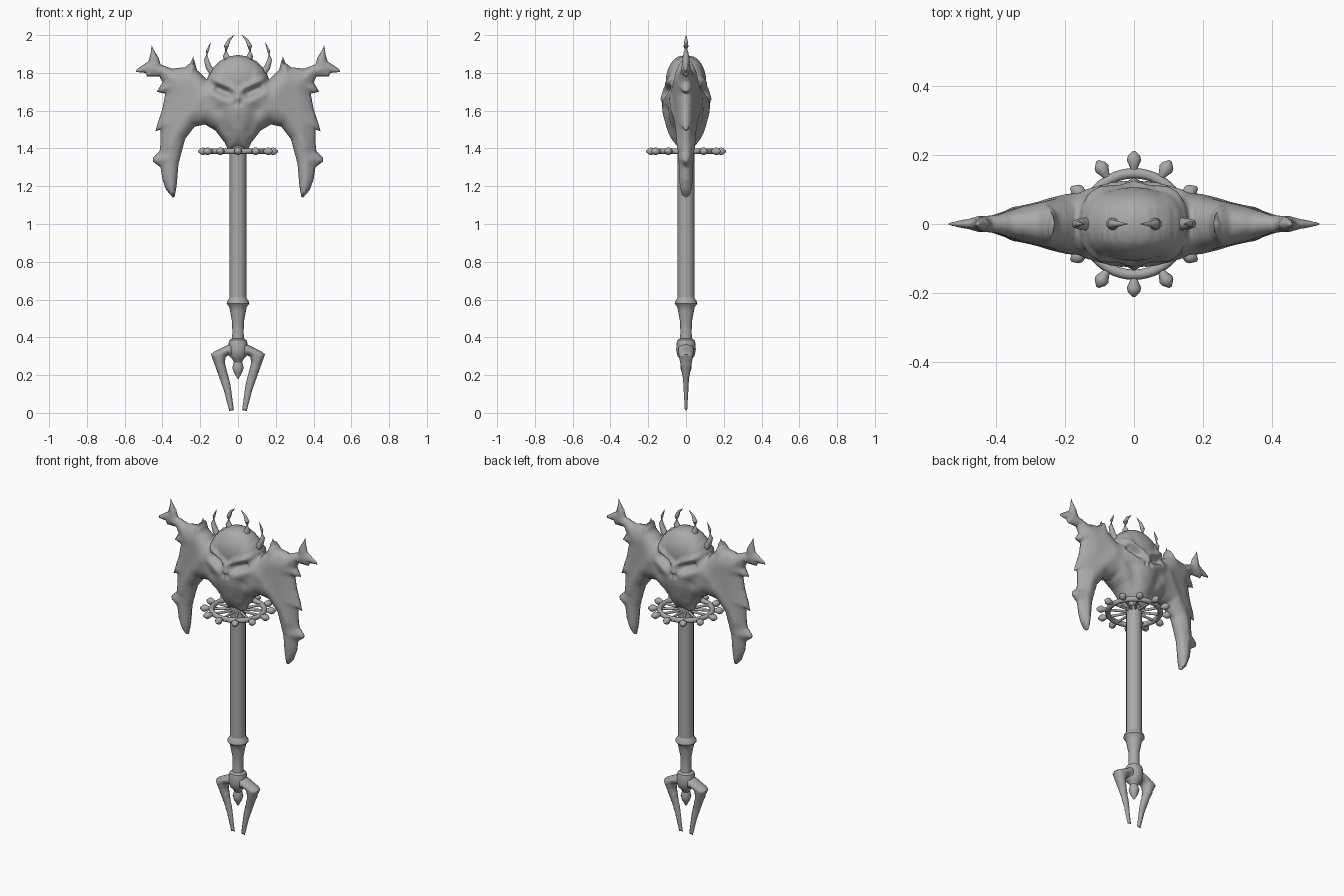
import bpy, bmesh, math
from mathutils import Vector, geometry

cube = bpy.data.objects.get("Cube")
if cube:
    bpy.data.objects.remove(cube, do_unlink=True)

GREY = (0.4, 0.4, 0.4, 1)
metal = bpy.data.materials.new("grey metal")
metal.use_nodes = True
metal.diffuse_color = GREY
metal.node_tree.nodes["Principled BSDF"].inputs["Base Color"].default_value = GREY


def add_object(name, bm, angle=50):
    mesh = bpy.data.meshes.new(name)
    bm.to_mesh(mesh)
    bm.free()
    obj = bpy.data.objects.new(name, mesh)
    bpy.context.collection.objects.link(obj)
    mesh.materials.append(metal)
    bpy.ops.object.select_all(action="DESELECT")
    obj.select_set(True)
    bpy.context.view_layer.objects.active = obj
    bpy.ops.object.shade_smooth_by_angle(angle=math.radians(angle))
    return obj


def lookup(table, value):
    """Linear interpolation in a list of (position, result) pairs."""
    if value <= table[0][0]:
        return table[0][1]
    for (a, fa), (b, fb) in zip(table, table[1:]):
        if value <= b:
            return fa + (fb - fa) * (value - a) / (b - a)
    return table[-1][1]


def segment_distance(p, a, b):
    ab = b - a
    t = max(0, min(1, (p - a).dot(ab) / ab.length_squared))
    return (p - a - ab * t).length


def bump(p, a, b, width):
    """Soft ridge along a line, between 0 and 1."""
    return math.exp(-(segment_distance(p, Vector(a), Vector(b)) / width) ** 2)


def inflated_sheet(name, outline, step, height):
    """Fill half an outline in the xz plane, puff it up, mirror it to all quarters."""
    corners = [Vector(p) for p in outline]
    sides = list(zip(corners, corners[1:] + corners[:1]))
    rims = [s for s in sides if s[0].x > 0 or s[1].x > 0]

    def rim_distance(p):
        return min(segment_distance(p, a, b) for a, b in rims)

    def inside(p):
        hits = [(a.y > p.y) != (b.y > p.y) and
                p.x < a.x + (b.x - a.x) * (p.y - a.y) / (b.y - a.y) for a, b in sides]
        return sum(hits) % 2 == 1

    points = []
    for a, b in sides:
        n = max(1, round((b - a).length / step))
        points += [a.lerp(b, i / n) for i in range(n)]
    count = len(points)
    edges = [(i, (i + 1) % count) for i in range(count)]
    top = max(c.y for c in corners)
    low = min(c.y for c in corners)
    wide = max(c.x for c in corners)
    for j in range(int((top - low) / step) + 1):
        for i in range(int(wide / step) + 1):
            p = Vector(((i + 0.5 + 0.5 * (j % 2)) * step, low + j * step))
            if inside(p) and min(segment_distance(p, a, b) for a, b in sides) > step * 0.4:
                points.append(p)
    verts, _, faces, *_ = geometry.delaunay_2d_cdt(points, edges, [], 1, 1e-6)

    bm = bmesh.new()
    made = []
    for p in verts:
        d = rim_distance(p)
        made.append(bm.verts.new((p.x, -height(p, d) if d > 1e-5 else 0, p.y)))
    for f in faces:
        bm.faces.new([made[i] for i in f])
    obj = add_object(name, bm, 65)
    mirror = obj.modifiers.new("mirror", "MIRROR")
    mirror.use_axis = (True, True, False)
    mirror.merge_threshold = 1e-4
    return obj


def rounded(d, width):
    return math.sqrt(max(0, 1 - (1 - min(d / width, 1)) ** 2))


def lathe(name, profile, sides=16):
    bm = bmesh.new()
    rings = [[bm.verts.new((r * math.cos(k * math.tau / sides), r * math.sin(k * math.tau / sides), z))
              for k in range(sides)] for r, z in profile]
    for low, high in zip(rings, rings[1:]):
        for k in range(sides):
            n = (k + 1) % sides
            bm.faces.new((low[k], low[n], high[n], high[k]))
    bm.faces.new(rings[0][::-1])
    bm.faces.new(rings[-1])
    return add_object(name, bm, 35)


def tube(name, path, radii, sides=10):
    """Tapered tube through points."""
    bm = bmesh.new()
    path = [Vector(p) for p in path]
    rings = []
    for i, p in enumerate(path):
        along = path[min(i + 1, len(path) - 1)] - path[max(i - 1, 0)]
        turn = along.to_track_quat("Z", "Y")
        rings.append([bm.verts.new(p + turn @ Vector((radii[i] * math.cos(k * math.tau / sides),
                      radii[i] * math.sin(k * math.tau / sides), 0))) for k in range(sides)])
    for low, high in zip(rings, rings[1:]):
        for k in range(sides):
            n = (k + 1) % sides
            bm.faces.new((low[k], low[n], high[n], high[k]))
    bm.faces.new(rings[0][::-1])
    bm.faces.new(rings[-1])
    return add_object(name, bm, 50)


# Winged double head with a skull on both faces
wing_depth = [(0, .1), (.1, .1), (.2, .08), (.3, .056), (.4, .036), (.54, .012)]
face_depth = [(1.38, .05), (1.42, .068), (1.5, .1), (1.58, .122), (1.64, .13),
              (1.7, .112), (1.76, .09), (1.9, .06)]


def head_height(p, d):
    x, z = p
    mid = math.exp(-(x / .08) ** 2)
    depth = lookup(wing_depth, x) * (1 - mid) + lookup(face_depth, z) * mid
    h = depth * rounded(d, .09)
    ball = 1 - (x / .152) ** 2 - ((z - 1.76) / .137) ** 2
    if ball > 0:
        h = max(h, .106 * math.sqrt(ball))
    brow = bump(p, (.025, 1.715), (.15, 1.775), .016)
    socket = bump(p, (.055, 1.695), (.105, 1.715), .022)
    nose = bump(p, (0, 1.7), (0, 1.665), .016)
    nostril = bump(p, (.012, 1.645), (.016, 1.635), .01)
    cheek = bump(p, (.07, 1.655), (.13, 1.68), .022)
    hollow = bump(p, (.1, 1.6), (.06, 1.5), .03)
    rib = bump(p, (.2, 1.66), (.36, 1.42), .03)
    detail = .016 * brow - .034 * socket + .012 * nose - .014 * nostril + .008 * cheek - .012 * hollow + .006 * rib
    return max(.002, h + detail * min(1, d / .03))


head = [(0, 1.39), (.052, 1.39), (.07, 1.43), (.12, 1.495), (.175, 1.527), (.23, 1.515),
        (.28, 1.45), (.315, 1.32), (.325, 1.2), (.335, 1.145), (.345, 1.14), (.38, 1.18),
        (.4, 1.235), (.41, 1.3), (.45, 1.33), (.45, 1.35), (.415, 1.385), (.41, 1.43), (.41, 1.5),
        (.438, 1.49), (.42, 1.55), (.4, 1.61), (.385, 1.69), (.43, 1.7), (.4, 1.75),
        (.415, 1.78), (.48, 1.78), (.49, 1.8), (.54, 1.805), (.535, 1.82), (.475, 1.86),
        (.463, 1.9), (.457, 1.947), (.445, 1.92), (.42, 1.88), (.41, 1.845), (.35, 1.822),
        (.28, 1.83), (.25, 1.855), (.237, 1.887), (.217, 1.815), (.165, 1.765), (.155, 1.79),
        (.135, 1.825), (.1, 1.86), (.05, 1.887), (0, 1.895)]
inflated_sheet("winged_skull_head", head, .01, head_height)

# Crown of curved horns
for side, label in ((1, "left"), (-1, "right")):
    for kind, path in (("inner", [(.05, 1.85), (.064, 1.89), (.063, 1.94), (.047, 1.975), (.02, 2)]),
                       ("outer", [(.125, 1.79), (.155, 1.83), (.168, 1.87), (.163, 1.915), (.145, 1.96)])):
        tube(f"{label}_{kind}_horn", [(side * x, 0, z) for x, z in path],
             [.02, .017, .013, .008, .001])

# Wheel guard: rim, spokes and knobs
bm = bmesh.new()
RIM, MINOR, Z = .147, .015, 1.385
rings = []
for i in range(48):
    a = i * math.tau / 48
    rings.append([bm.verts.new(((RIM + MINOR * math.cos(b)) * math.cos(a),
                                (RIM + MINOR * math.cos(b)) * math.sin(a), Z + MINOR * math.sin(b)))
                  for b in [k * math.tau / 10 for k in range(10)]])
for i in range(48):
    for k in range(10):
        a, b, n = rings[i], rings[(i + 1) % 48], (k + 1) % 10
        bm.faces.new((a[k], b[k], b[n], a[n]))
add_object("wheel_rim", bm)
for i in range(12):
    a = i * math.tau / 12
    reach = [(.03, .007), (.15, .008), (.165, .012), (.185, .021), (.197, .018), (.212, .004)]
    tube(f"wheel_spoke_{i + 1}", [(r * math.cos(a), r * math.sin(a), Z) for r, _ in reach],
         [w for _, w in reach])

# Shaft with its narrow grip and pointed end
lathe("shaft", [(.044, .6), (.044, 1.42)])
lathe("grip", [(.036, .36), (.03, .42), (.031, .48), (.042, .54), (.046, .56), (.06, .578), (.058, .588), (.044, .61)])
lathe("pommel", [(.003, .18), (.022, .215), (.03, .24), (.022, .27), (.03, .285), (.045, .3),
                 (.052, .335), (.05, .37), (.046, .385), (.03, .395)])

# Pair of claw prongs
prong = [(.022, .015), (.046, .01), (.075, .12), (.143, .31), (.125, .325), (.045, .365), (.02, .365),
         (.02, .29), (.05, .305), (.066, .295), (.07, .265), (.04, .15)]
prong_depth = [(0, .008), (.18, .016), (.26, .03), (.33, .042), (.37, .04)]
inflated_sheet("claw_prongs", prong, .008,
               lambda p, d: lookup(prong_depth, p.y) * rounded(d, .028))
